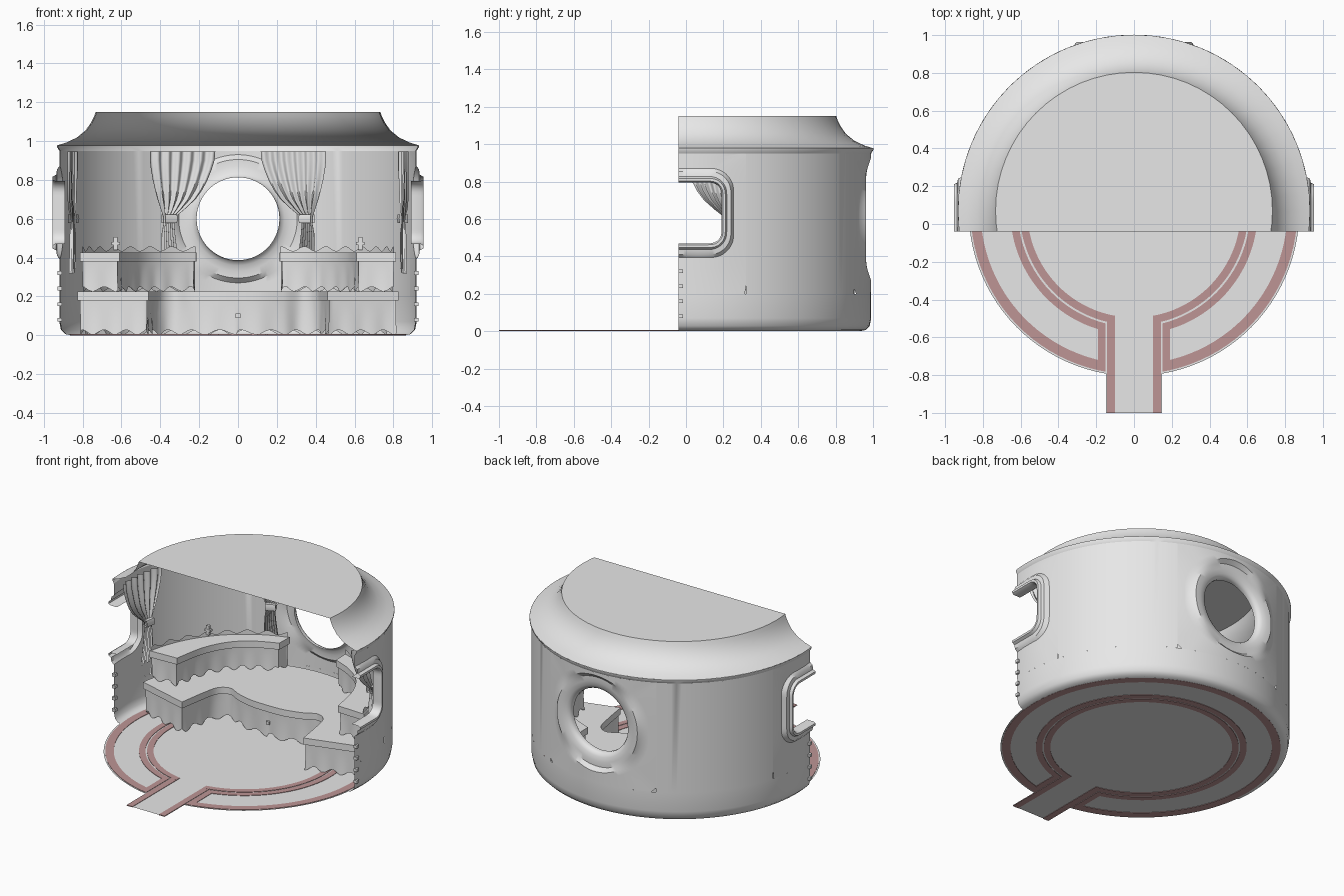
import bpy, bmesh, math
from math import sin, cos, pi, asin, sqrt, hypot

if "Cube" in bpy.data.objects:
    bpy.data.objects.remove(bpy.data.objects["Cube"])

CY, R, CUT = 0.07, 0.92, -0.04      # room centre in y, wall radius, open front plane


def material(name, col):
    m = bpy.data.materials.new(name)
    m.diffuse_color = (*col, 1)
    m.use_nodes = True
    m.node_tree.nodes["Principled BSDF"].inputs["Base Color"].default_value = m.diffuse_color
    return m


GREY = material("plain_grey", (0.8, 0.8, 0.8))
RED = material("dusty_red", (0.51, 0.30, 0.30))


def finish(name, bm, mat=GREY, cut=False, angle=35):
    bmesh.ops.remove_doubles(bm, verts=bm.verts, dist=0.0005)
    if cut:
        bmesh.ops.bisect_plane(bm, geom=bm.verts[:] + bm.edges[:] + bm.faces[:],
                               plane_co=(0, CUT, 0), plane_no=(0, -1, 0), clear_outer=True)
    bmesh.ops.recalc_face_normals(bm, faces=bm.faces)
    me = bpy.data.meshes.new(name)
    bm.to_mesh(me)
    bm.free()
    ob = bpy.data.objects.new(name, me)
    bpy.context.collection.objects.link(ob)
    me.materials.append(mat)
    bpy.ops.object.select_all(action='DESELECT')
    ob.select_set(True)
    bpy.context.view_layer.objects.active = ob
    bpy.ops.object.shade_smooth_by_angle(angle=math.radians(angle))
    return ob


def loft(bm, rows, closed=False):
    """Skin a list of equally long point rows."""
    vr = [[bm.verts.new(p) for p in row] for row in rows]
    n = len(vr[0])
    for a, b in zip(vr, vr[1:]):
        for i in range(n if closed else n - 1):
            j = (i + 1) % n
            bm.faces.new((a[i], a[j], b[j], b[i]))


def polar(r, a, z):
    return (r * cos(a), CY + r * sin(a), z)


def revolve(bm, profile, a0, a1, n):
    loft(bm, [[polar(r, a0 + (a1 - a0) * i / n, z) for i in range(n + 1)] for r, z in profile])


def prism(bm, pts, z0, z1):
    lo = [bm.verts.new((x, y, z0)) for x, y in pts]
    hi = [bm.verts.new((x, y, z1)) for x, y in pts]
    bm.faces.new(lo)
    bm.faces.new(hi)
    for i in range(len(pts)):
        j = (i + 1) % len(pts)
        bm.faces.new((lo[i], lo[j], hi[j], hi[i]))


def box(bm, x0, x1, y0, y1, z0, z1):
    prism(bm, [(x0, y0), (x1, y0), (x1, y1), (x0, y1)], z0, z1)


# ---- wall: lower band, upper lip, and the plain strips between windows
Z0, Z1, BACK_U, SIDE_U = 0.2, 0.95, 0.40, 0.25
bm = bmesh.new()
revolve(bm, [(.86, 0), (.89, .006), (.912, .028), (R, .07), (R, Z0)], -.2, pi + .2, 72)
a0, a1 = asin(SIDE_U / R), pi / 2 - asin(BACK_U / R)
revolve(bm, [(R, Z0), (R, Z1)], a0, a1, 24)
revolve(bm, [(R, Z0), (R, Z1)], pi - a1, pi - a0, 24)
revolve(bm, [(R, Z1), (.932, .97), (.932, .978)], -.2, pi + .2, 72)
finish("wall", bm, cut=True)

# ---- roof: flared collar and flat ceiling
bm = bmesh.new()
revolve(bm, [(.932, .978), (.885, .992), (.83, 1.018), (.785, 1.055), (.757, 1.095),
             (.742, 1.125), (.733, 1.15)], -.2, pi + .2, 36)
bm.faces.new([bm.verts.new(polar(.733, -.2 + (pi + .4) * i / 36, 1.15)) for i in range(37)])
finish("roof", bm, cut=True)


# ---- windows: frames lofted from the wall surface to the opening
def rounded(hw, hh, rad, n=96):
    """Points of a rounded rectangle, each on a ray from the centre."""
    pts = []
    for i in range(n):
        a = 2 * pi * (i + .5) / n
        lo, hi = 0.0, 2.0
        for _ in range(30):
            t = (lo + hi) / 2
            dx = max(abs(t * cos(a)) - hw + rad, 0)
            dz = max(abs(t * sin(a)) - hh + rad, 0)
            inside = hypot(dx, dz) <= rad
            lo, hi = (t, hi) if inside else (lo, t)
        pts.append((lo * cos(a), lo * sin(a)))
    return pts


def window(name, place, u0, zc, rings):
    """rings: (half width, half height, corner radius, distance out or None for the wall)."""
    bm = bmesh.new()
    rows = []
    for hw, hh, rad, w in rings:
        row = []
        for u, z in rounded(hw, hh, rad):
            z = min(max(zc + z, Z0), Z1)
            out = sqrt(R * R - (u0 + u) ** 2) if w is None else w
            row.append(place(u0 + u, out, z))
        rows.append(row)
    loft(bm, rows, closed=True)
    finish(name, bm, cut=True)


window("back_window_frame", lambda u, w, z: (u, CY + w, z), 0, .6,
       [(BACK_U, .401, .002, None), (.36, .34, .3, None), (.33, .33, .33, None),
        (.305, .305, .305, .893), (.27, .27, .27, .893), (.24, .24, .24, .885),
        (.222, .222, .222, .876), (.213, .213, .213, .86), (.213, .213, .213, .84)])
for s, side in ((-1, "left"), (1, "right")):
    window(side + "_window_frame", lambda u, w, z: (s * w, CY + u, z), -.11, .632,
           [(.36, .433, .002, None), (.33, .30, .15, None), (.295, .238, .12, None),
            (.28, .222, .11, .932), (.258, .195, .09, .936), (.25, .185, .08, .954),
            (.237, .17, .065, .954), (.23, .162, .06, .94), (.23, .162, .06, .89)])

# ---- floor with walkway
bm = bmesh.new()
g = asin(.147 / .875)
arc = [polar(.875, -pi / 2 + g + (2 * pi - 2 * g) * i / 96, .003) for i in range(97)]
bm.faces.new([bm.verts.new(p) for p in arc + [(-.147, -1, .003), (.147, -1, .003)]])
finish("floor", bm)

# ---- floor stripes
bm = bmesh.new()
for r0, r1, gap in ((.565, .605, .10), (.615, .655, .15), (.812, .865, .15)):
    rows = []
    for r, z in ((r0, 0), (r1, 0), (r1, .006), (r0, .006), (r0, 0)):
        g = asin(gap / r)
        rows.append([polar(r, -pi / 2 + g + (2 * pi - 2 * g) * i / 96, z) for i in range(97)])
    loft(bm, rows)
for s in (-1, 1):
    for x0, x1, y0, y1 in ((.10, .143, -1, -.495), (.15, .19, -.775, -.53)):
        box(bm, min(s * x0, s * x1), max(s * x0, s * x1), y0, y1, .0002, .0058)
finish("floor_stripes", bm, RED)


# ---- counters: slab on a wavy cloth skirt
def smooth(pts, n=8):
    out = []
    p = [pts[0]] + pts + [pts[-1]]
    for i in range(1, len(p) - 2):
        for k in range(n):
            t = k / n
            out.append(tuple(.5 * (2 * b + (c - a) * t + (2 * a - 5 * b + 4 * c - d) * t * t
                                   + (3 * b - a - 3 * c + d) * t ** 3)
                             for a, b, c, d in zip(p[i - 1], p[i], p[i + 1], p[i + 2])))
    return out + [pts[-1]]


def resample(pts, step=.012):
    out = []
    for (x0, y0), (x1, y1) in zip(pts, pts[1:] + pts[:1]):
        n = max(1, round(hypot(x1 - x0, y1 - y0) / step))
        out += [(x0 + (x1 - x0) * k / n, y0 + (y1 - y0) * k / n) for k in range(n)]
    return out


def counter(name, outline, z0, z1):
    bm = bmesh.new()
    prism(bm, outline, z1 - .045, z1)
    finish(name + "_top", bm)
    pts = resample(outline)
    area = sum(a[0] * b[1] - b[0] * a[1] for a, b in zip(pts, pts[1:] + pts[:1]))
    sgn = 1 if area > 0 else -1
    rows, dist = [[], [], []], 0
    for i, (x, y) in enumerate(pts):
        (ax, ay), (bx, by) = pts[i - 3], pts[(i + 3) % len(pts)]
        l = hypot(bx - ax, by - ay)
        nx, ny = -(by - ay) / l * sgn, (bx - ax) / l * sgn
        dist += .012
        wave = sin(dist * 2 * pi / .12)
        for row, z, d in zip(rows, (z1 - .045, (z0 + z1) / 2, z0 + .016 + .012 * wave),
                             (.014, .016, .014 + .005 * wave)):
            row.append((x + nx * d, y + ny * d, z))
    bm = bmesh.new()
    loft(bm, rows, closed=True)
    finish(name + "_skirt", bm)


half = smooth([(0, .315), (.12, .32), (.24, .35), (.33, .39), (.40, .35), (.43, .24), (.46, .05)])
rim = [polar(.83, .1 + (pi - .2) * i / 48, 0)[:2] for i in range(49)]
counter("lower_counter", half + rim + [(-x, y) for x, y in half[:0:-1]], 0, .225)

inner = smooth([(.215, .755), (.36, .69), (.48, .59), (.565, .43), (.61, .21)])
rim = [polar(.825, .16 + 1.15 * i / 24, 0)[:2] for i in range(25)]
for s, side in ((-1, "left"), (1, "right")):
    counter(side + "_upper_counter", [(s * x, y) for x, y in inner + rim], .222, .425)
    # wavy cloth edge behind the upper counter, with a small bow
    bm = bmesh.new()
    ang = [.17 + 1.13 * i / 72 for i in range(73)]
    loft(bm, [[(s * x, y, z) for x, y, z in (polar(.815, a, h) for a, h in row)] for row in
              ([(a, .42) for a in ang], [(a, .446 + .012 * sin(a * 40)) for a in ang])])
    x, y, z = polar(.81, .68, 0)
    box(bm, s * x - .01, s * x + .01, y - .01, y + .01, .44, .505)
    box(bm, s * x - .022, s * x + .022, y - .012, y + .012, .465, .48)
    finish(side + "_cloth_edge", bm)

# ---- clasp on the counter front
bm = bmesh.new()
box(bm, -.012, .012, .318, .335, .09, .112)
finish("counter_clasp", bm)

# ---- curtains gathered by a tie
ROWS = [(.947, .285, -.13), (.9, .28, -.13), (.85, .262, -.122), (.8, .238, -.11),
        (.75, .208, -.095), (.7, .165, -.078), (.65, .10, -.055), (.61, .04, -.038),
        (.58, .032, -.036), (.52, .036, -.048), (.43, .05, -.05), (.33, .07, -.045)]
for s, side in ((-1, "left"), (1, "right")):
    for where, tie, d in (("back", pi / 2 - .42, 1), ("side", .195, -1)):
        bm = bmesh.new()
        rows = []
        for z, i, o in ROWS:
            row = []
            for k in range(49):
                t = k / 48
                fold = .011 * sin(t * 2 * pi * 6) * (.5 if .56 < z < .64 else 1)
                x, y, _ = polar(.868 + fold, tie + d * (o + (i - o) * t), 0)
                row.append((s * x, y, z + (.012 * sin(t * 12) if z < .4 else 0)))
            rows.append(row)
        loft(bm, rows)
        finish(f"{side}_{where}_curtain", bm, cut=True, angle=60)
        # tie band wrapped round the gathered cloth
        bm = bmesh.new()
        loft(bm, [[(s * x, y, z) for x, y, z in
                   (polar(r, tie + d * da, zz) for da in (-.04, -.015, .015, .04))]
                  for r, zz in ((.885, .578), (.845, .578), (.84, .6), (.845, .622),
                                (.885, .622), (.885, .578))])
        finish(f"{side}_{where}_curtain_tie", bm)

# ---- small pegs along the open wall edges
bm = bmesh.new()
for s in (-1, 1):
    for z in (.08, .16, .24, .32):
        box(bm, s * .917 - .012, s * .917 + .012, CUT, CUT + .025, z - .01, z + .01)
finish("wall_pegs", bm)
